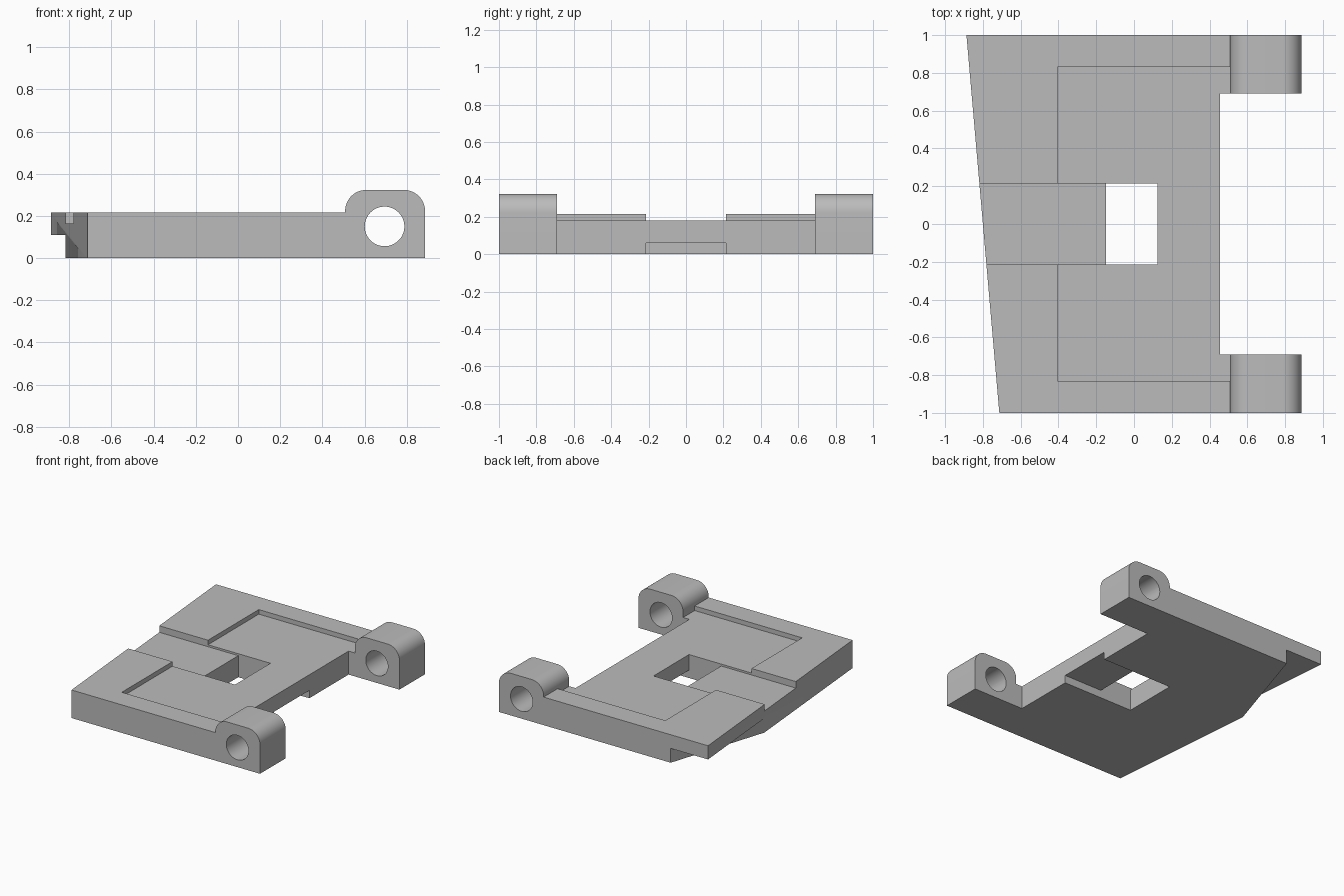
import bpy
import bmesh
from math import sin, cos, pi, radians
from mathutils import Vector

cube = bpy.data.objects.get("Cube")
if cube:
    bpy.data.objects.remove(cube, do_unlink=True)

grey = bpy.data.materials.new("plain grey")
grey.use_nodes = True
COLOUR = (0.5, 0.5, 0.5, 1)
grey.diffuse_color = COLOUR
grey.node_tree.nodes["Principled BSDF"].inputs["Base Color"].default_value = COLOUR


def prism(name, points, depth):
    """Extrude a closed loop of 3D points along a vector."""
    bm = bmesh.new()
    face = bm.faces.new([bm.verts.new(p) for p in points])
    result = bmesh.ops.extrude_face_region(bm, geom=[face])
    moved = [g for g in result["geom"] if isinstance(g, bmesh.types.BMVert)]
    bmesh.ops.translate(bm, verts=moved, vec=Vector(depth))
    bmesh.ops.recalc_face_normals(bm, faces=bm.faces)
    mesh = bpy.data.meshes.new(name)
    bm.to_mesh(mesh)
    bm.free()
    mesh.materials.append(grey)
    obj = bpy.data.objects.new(name, mesh)
    bpy.context.collection.objects.link(obj)
    return obj


def slab(name, outline, z0, z1):
    return prism(name, [(x, y, z0) for x, y in outline], (0, 0, z1 - z0))


def box(name, x0, x1, half_y, z0, z1):
    return slab(name, [(x0, -half_y), (x1, -half_y), (x1, half_y), (x0, half_y)], z0, z1)


def arc(cx, cz, r, start, end, steps):
    return [(cx + r * cos(start + (end - start) * i / steps),
             cz + r * sin(start + (end - start) * i / steps)) for i in range(steps + 1)]


def combine(target, tool, operation):
    """Apply a boolean and discard the tool object."""
    tool.hide_render = True
    mod = target.modifiers.new(tool.name, 'BOOLEAN')
    mod.operation = operation
    mod.solver = 'EXACT'
    mod.object = tool
    bpy.context.view_layer.objects.active = target
    bpy.ops.object.modifier_apply(modifier=mod.name)
    bpy.data.objects.remove(tool, do_unlink=True)


END = 0.887      # half length in x
EDGE = 0.455     # plate edge between the lugs
LUG_X = 0.508    # where the lugs rise
LUG_Y = 0.69     # inner side of the lugs
TOP = 0.215
SLOT = 0.215     # half width of window and channels

# Plate with a slanted left edge and short ears that carry the lugs
plate = slab("hinge_plate", [
    (-0.713, -1), (LUG_X, -1), (LUG_X, -LUG_Y), (EDGE, -LUG_Y),
    (EDGE, LUG_Y), (LUG_X, LUG_Y), (LUG_X, 1), (-END, 1)], 0, TOP)

# Recesses, window and underside cuts
cutters = [
    box("recess", -0.405, 0.6, 0.83, 0.18, 0.4),
    box("upper_channel", -1, 0, SLOT, 0.165, 0.4),
    box("window", -0.148, 0.125, SLOT, -0.1, 0.4),
    box("lower_channel", 0, 0.6, SLOT, -0.1, 0.06),
    slab("corner_undercut", [(-0.853, 0.115), (-0.538, 1.1), (-1.1, 1.1), (-1.1, 0.115)],
         -0.1, 0.11),
]
for cutter in cutters:
    combine(plate, cutter, 'DIFFERENCE')

# Rounded lugs with pin holes at both ends
R = 0.1
profile = ([(LUG_X, 0), (END, 0)]
           + arc(END - R, 0.323 - R, R, 0, pi / 2, 12)
           + arc(LUG_X + R, 0.323 - R, R, pi / 2, pi, 12))
hole = arc(0.695, 0.15, 0.094, 0, 2 * pi, 48)[:-1]
for name, y0 in (("front_lug", -1), ("back_lug", LUG_Y)):
    lug = prism(name, [(x, y0, z) for x, z in profile], (0, 1 - LUG_Y, 0))
    pin = prism("pin_hole", [(x, y0 - 0.1, z) for x, z in hole], (0, 0.6, 0))
    combine(lug, pin, 'DIFFERENCE')
    combine(plate, lug, 'UNION')

# Smooth only the rounded surfaces
bpy.ops.object.select_all(action='DESELECT')
plate.select_set(True)
bpy.context.view_layer.objects.active = plate
bpy.ops.object.shade_smooth_by_angle(angle=radians(25))
